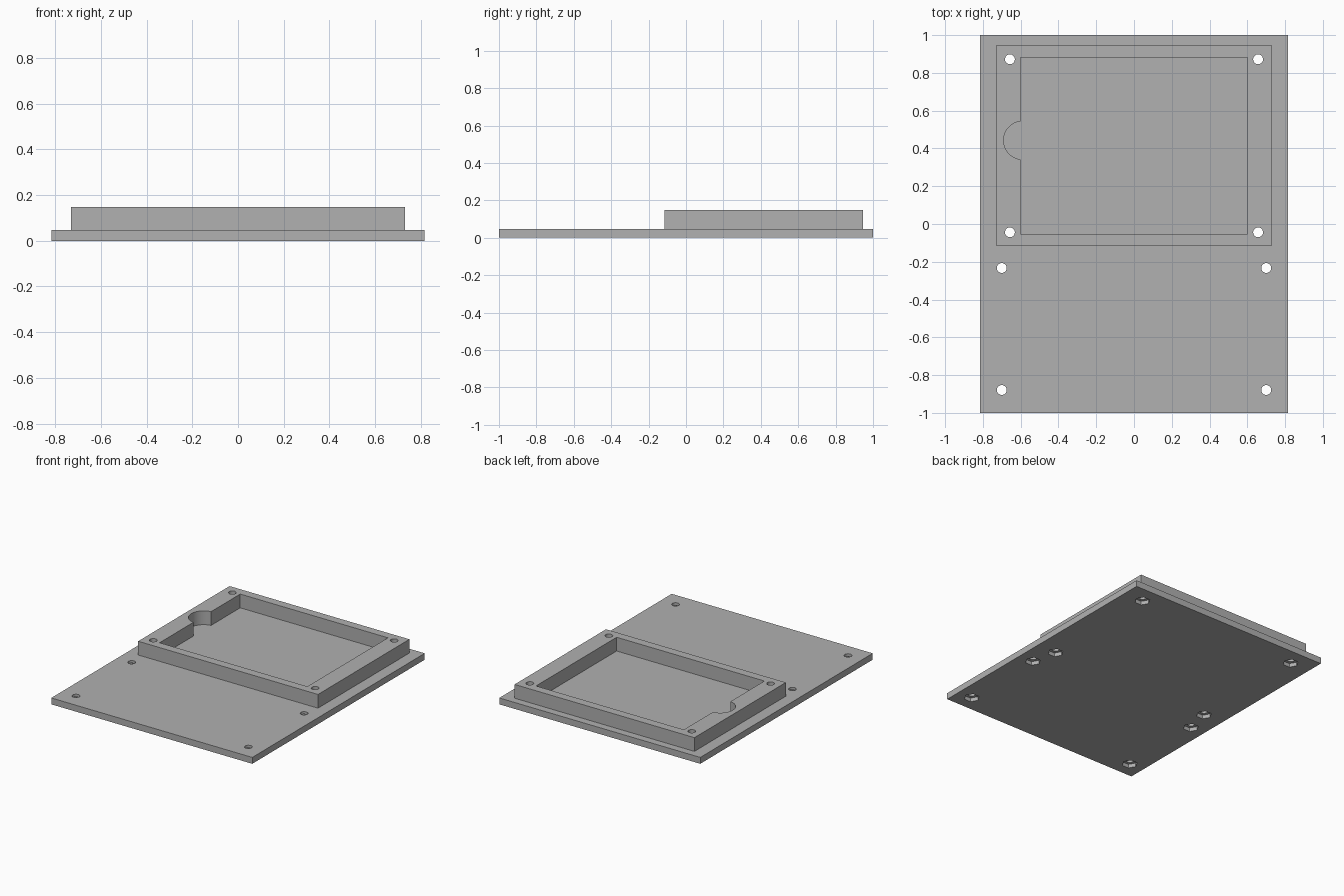
import bpy, bmesh, math
from mathutils import Matrix, Vector

if "Cube" in bpy.data.objects:
    bpy.data.objects.remove(bpy.data.objects["Cube"], do_unlink=True)

grey = bpy.data.materials.new("plain grey")
grey.use_nodes = True
colour = (0.44, 0.44, 0.44, 1)
grey.diffuse_color = colour
grey.node_tree.nodes["Principled BSDF"].inputs["Base Color"].default_value = colour

PLATE_TOP, FRAME_TOP = 0.047, 0.148
FRAME_Y = 0.415
HOLE_RADIUS, NUT_RADIUS, NUT_DEPTH = 0.026, 0.053, 0.028


def make(name, bm):
    mesh = bpy.data.meshes.new(name)
    bm.to_mesh(mesh)
    bm.free()
    mesh.materials.append(grey)
    obj = bpy.data.objects.new(name, mesh)
    bpy.context.collection.objects.link(obj)
    return obj


def box(name, width, length, y, z0, z1):
    bm = bmesh.new()
    place = Matrix.Translation((0, y, (z0 + z1) / 2)) @ Matrix.Diagonal((width, length, z1 - z0, 1))
    bmesh.ops.create_cube(bm, size=1, matrix=place)
    return make(name, bm)


def prisms(name, spots, sides, radius, z0, z1):
    bm = bmesh.new()
    for x, y in spots:
        bmesh.ops.create_cone(bm, cap_ends=True, segments=sides, radius1=radius, radius2=radius,
                              depth=z1 - z0, matrix=Matrix.Translation((x, y, (z0 + z1) / 2)))
    return make(name, bm)


def cut(target, cutters):
    for cutter in cutters:
        cutter.hide_render = True
        mod = target.modifiers.new(cutter.name, "BOOLEAN")
        mod.operation, mod.solver, mod.object = "DIFFERENCE", "EXACT", cutter
    bpy.context.view_layer.update()
    graph = bpy.context.evaluated_depsgraph_get()
    mesh = bpy.data.meshes.new_from_object(target.evaluated_get(graph))
    target.modifiers.clear()
    target.data = mesh


# Screw positions: four through the frame corners, four in the open plate
frame_spots = [(s * 0.657, y) for s in (-1, 1) for y in (0.872, -0.044)]
plate_spots = [(s * 0.70, y) for s in (-1, 1) for y in (-0.233, -0.879)]
spots = frame_spots + plate_spots

# Main parts
base_plate = box("base_plate", 1.632, 2, 0, 0, PLATE_TOP)
raised_frame = box("raised_frame", 1.46, 1.06, FRAME_Y, PLATE_TOP, FRAME_TOP)

# Cutters: screw holes, hexagonal nut recesses, tray opening, finger notch
holes = prisms("hole_cutter", spots, 32, HOLE_RADIUS, -0.1, 0.3)
nuts = prisms("nut_cutter", spots, 6, NUT_RADIUS, -0.1, NUT_DEPTH)
# Turn each hexagon so its corners point along x
for i, (x, y) in enumerate(spots):
    pivot = Vector((x, y, 0))
    turn = Matrix.Translation(pivot) @ Matrix.Rotation(math.radians(30), 4, "Z") @ Matrix.Translation(-pivot)
    for v in nuts.data.vertices[i * 12:i * 12 + 12]:
        v.co = turn @ v.co
opening = box("opening_cutter", 1.2, 0.935, FRAME_Y, -0.1, 0.3)
notch = prisms("notch_cutter", [(-0.588, 0.443)], 64, 0.102, -0.1, 0.3)

cut(base_plate, [nuts, holes])
cut(raised_frame, [opening, notch, holes])

for cutter in (holes, nuts, opening, notch):
    bpy.data.objects.remove(cutter, do_unlink=True)

# Smooth the round walls, keep the edges crisp
bpy.ops.object.select_all(action="DESELECT")
for obj in (base_plate, raised_frame):
    obj.select_set(True)
bpy.context.view_layer.objects.active = base_plate
bpy.ops.object.shade_smooth_by_angle(angle=math.radians(30))
